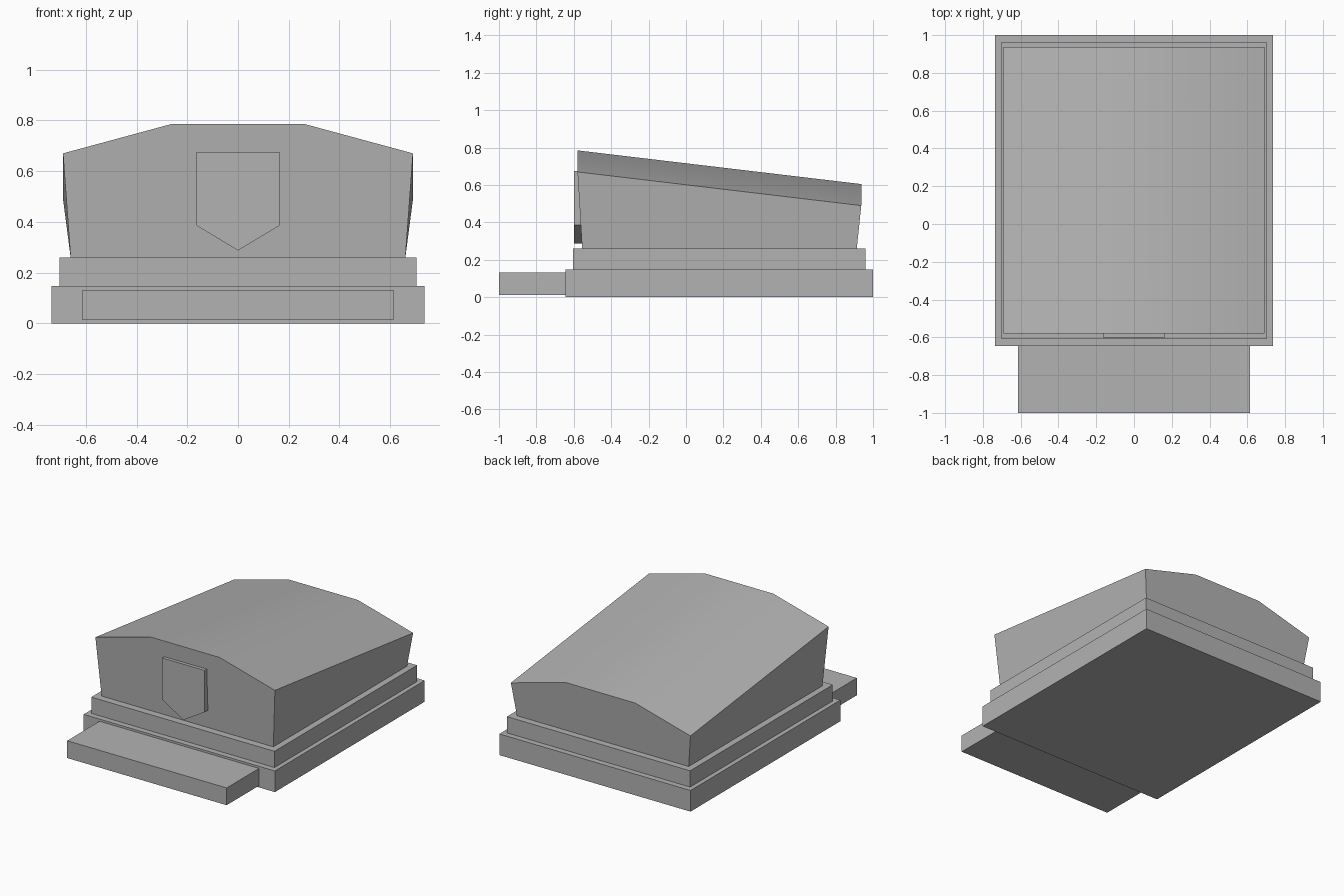
import bpy
from math import radians

cube = bpy.data.objects.get("Cube")
if cube:
    bpy.data.objects.remove(cube, do_unlink=True)

# Single stone colour
STONE = (0.45, 0.45, 0.45, 1.0)
stone = bpy.data.materials.new("grey stone")
stone.use_nodes = True
stone.diffuse_color = STONE
bsdf = next(n for n in stone.node_tree.nodes if n.type == "BSDF_PRINCIPLED")
bsdf.inputs["Base Color"].default_value = STONE


def loft(name, front, back):
    """Solid between two matching outlines, listed anticlockwise from the front."""
    n = len(front)
    faces = [tuple(range(n)), tuple(reversed(range(n, 2 * n)))]
    for i in range(n):
        j = (i + 1) % n
        faces.append((j, i, i + n, j + n))
    mesh = bpy.data.meshes.new(name)
    mesh.from_pydata(front + back, [], faces)
    mesh.materials.append(stone)
    obj = bpy.data.objects.new(name, mesh)
    bpy.context.collection.objects.link(obj)
    return obj


def prism(name, outline, y0, y1):
    """Straight extrusion of an (x, z) outline along y."""
    return loft(name, *[[(x, y, z) for x, z in outline] for y in (y0, y1)])


def slab(name, half_width, y0, y1, z0, z1):
    w = half_width
    return prism(name, [(-w, z0), (w, z0), (w, z1), (-w, z1)], y0, y1)


# Stepped base and the low slab in front of it
slab("lower_step", 0.735, -0.645, 1.0, 0.0, 0.147)
slab("upper_step", 0.704, -0.605, 0.96, 0.147, 0.26)
slab("front_slab", 0.613, -1.0, -0.645, 0.012, 0.132)


# Flared body with a faceted roof that slopes down to the back
def body_end(y_foot, y_top, eaves, ridge):
    return [(-0.66, y_foot, 0.26), (0.66, y_foot, 0.26),
            (0.69, y_top, eaves), (0.265, y_top, ridge),
            (-0.265, y_top, ridge), (-0.69, y_top, eaves)]


body = loft("body", body_end(-0.555, -0.58, 0.67, 0.785),
            body_end(0.913, 0.937, 0.49, 0.605))
bpy.ops.object.select_all(action="DESELECT")
body.select_set(True)
bpy.context.view_layer.objects.active = body
bpy.ops.object.shade_smooth_by_angle(angle=radians(30))

# Shield-shaped plaque on the front
prism("plaque", [(-0.163, 0.385), (0, 0.287), (0.163, 0.385),
                 (0.163, 0.675), (-0.163, 0.675)], -0.6, -0.55)
